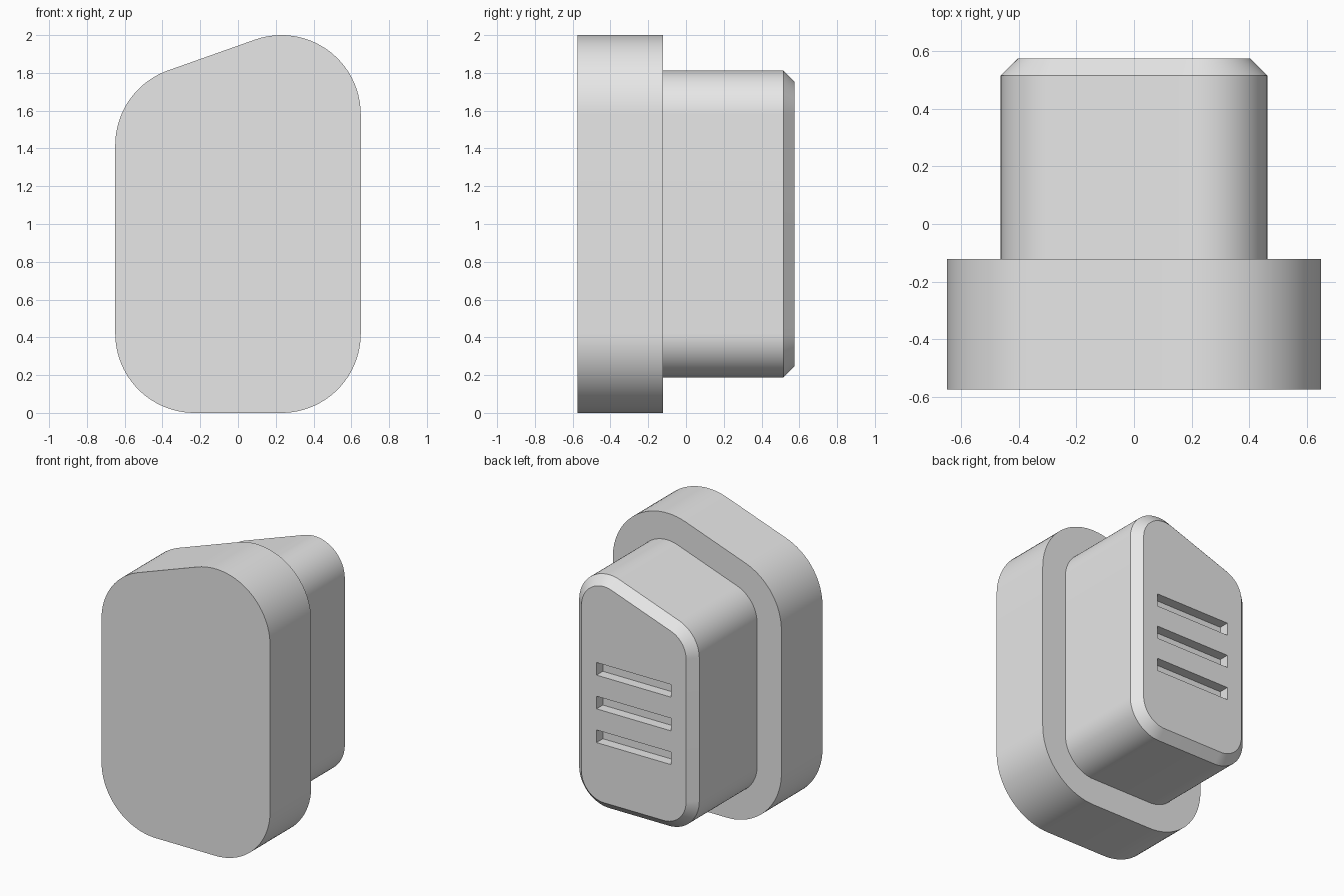
import bpy, bmesh, math

cube = bpy.data.objects.get("Cube")
if cube:
    bpy.data.objects.remove(cube, do_unlink=True)

grey = bpy.data.materials.new("light_grey")
grey.use_nodes = True
grey.diffuse_color = (0.8, 0.8, 0.8, 1)
grey.node_tree.nodes["Principled BSDF"].inputs["Base Color"].default_value = (0.8, 0.8, 0.8, 1)

# Corner centres (x, z) with the start angle and sweep of each rounded corner
SLOPE = 19.5
HALF, LOW, HIGH = 0.23, 0.42, 1.58
SHOULDER = HIGH - 2 * HALF * math.tan(math.radians(SLOPE))
CORNERS = [
    (HALF, LOW, -90, 90),
    (HALF, HIGH, 0, 90 + SLOPE),
    (-HALF, SHOULDER, 90 + SLOPE, 90 - SLOPE),
    (-HALF, LOW, 180, 90),
]
STEPS = 24


def outline(radius, y):
    """Slanted rounded outline at depth y, offset from the corner centres."""
    points = []
    for cx, cz, start, sweep in CORNERS:
        for i in range(STEPS + 1):
            a = math.radians(start + sweep * i / STEPS)
            points.append((cx + radius * math.cos(a), y, cz + radius * math.sin(a)))
    return points


def add_object(name, bm):
    bmesh.ops.recalc_face_normals(bm, faces=bm.faces)
    mesh = bpy.data.meshes.new(name)
    bm.to_mesh(mesh)
    bm.free()
    mesh.materials.append(grey)
    obj = bpy.data.objects.new(name, mesh)
    bpy.context.collection.objects.link(obj)
    return obj


# Body: wide front flange, stepped stem and chamfered back end
bm = bmesh.new()
sections = [(0.42, -0.575), (0.42, -0.122), (0.233, -0.122), (0.233, 0.515), (0.173, 0.575)]
rings = [[bm.verts.new(p) for p in outline(r, y)] for r, y in sections]
for a, b in zip(rings, rings[1:]):
    for i in range(len(a)):
        j = (i + 1) % len(a)
        bm.faces.new((a[i], a[j], b[j], b[i]))
bm.faces.new(rings[0])
bm.faces.new(rings[-1])
body = add_object("plug_body", bm)

# Three grip slots cut into the back end
bm = bmesh.new()
for z in (0.695, 0.93, 1.165):
    verts = bmesh.ops.create_cube(bm, size=1)["verts"]
    bmesh.ops.scale(bm, vec=(0.575, 0.14, 0.088), verts=verts)
    bmesh.ops.translate(bm, vec=(0, 0.575, z), verts=verts)
cutter = add_object("slot_cutter", bm)
cutter.hide_render = True

cut = body.modifiers.new("slots", "BOOLEAN")
cut.operation = "DIFFERENCE"
cut.solver = "EXACT"
cut.object = cutter

bpy.ops.object.select_all(action="DESELECT")
body.select_set(True)
bpy.context.view_layer.objects.active = body
bpy.ops.object.modifier_apply(modifier=cut.name)
bpy.data.objects.remove(cutter, do_unlink=True)
bpy.ops.object.shade_smooth_by_angle(angle=math.radians(30))
